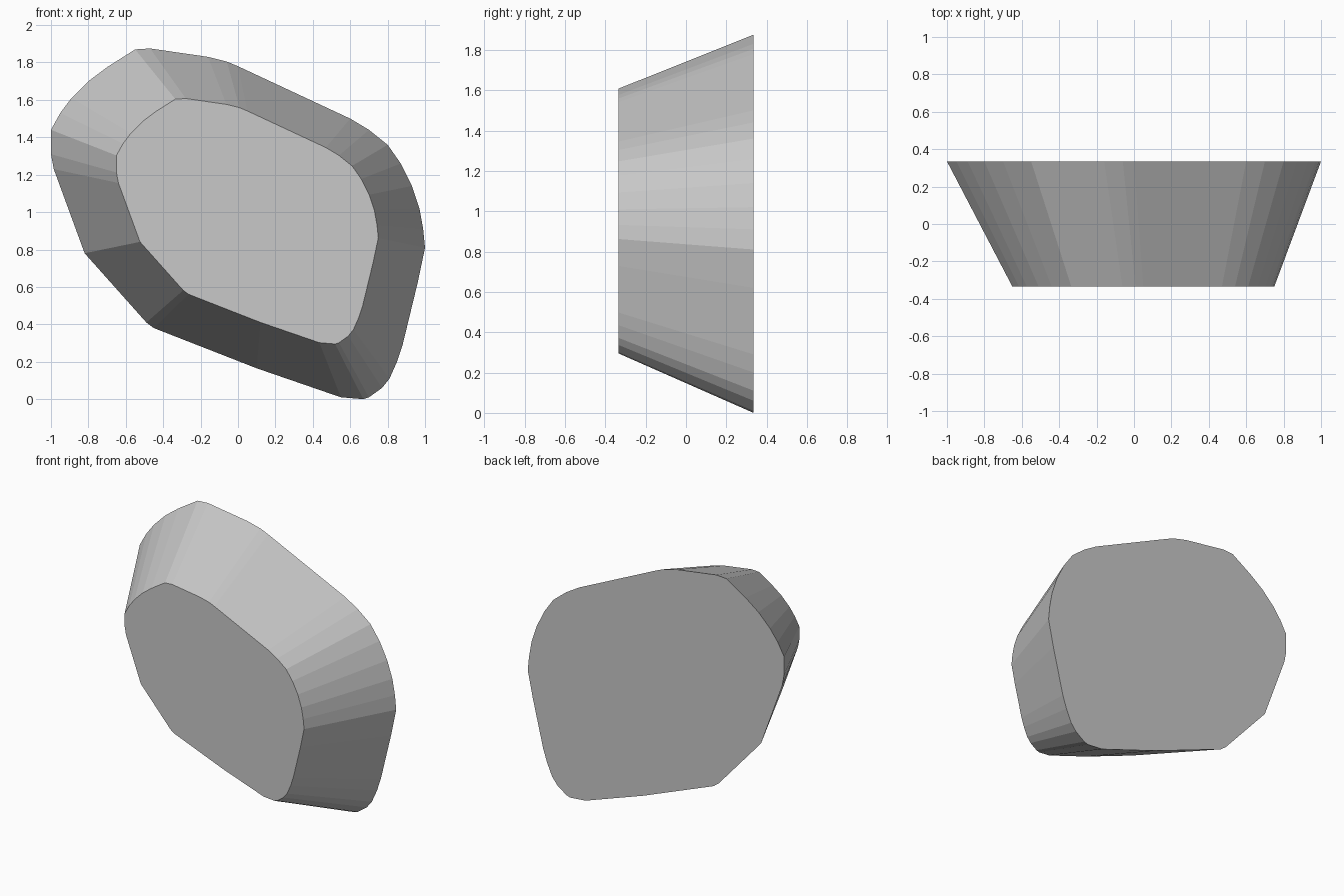
import bpy
import bmesh

if "Cube" in bpy.data.objects:
    bpy.data.objects.remove(bpy.data.objects["Cube"])

# Outline of the large back face (x, z), clockwise seen from the front
OUTLINE = [
    (-1.0, 1.44), (-0.95, 1.53), (-0.89, 1.61), (-0.80, 1.70), (-0.70, 1.775),
    (-0.55, 1.87), (-0.47, 1.875), (-0.16, 1.83), (-0.06, 1.805), (0.0, 1.78),
    (0.60, 1.50), (0.70, 1.44), (0.80, 1.36), (0.87, 1.26), (0.93, 1.14),
    (0.97, 1.02), (0.99, 0.91), (1.0, 0.81), (0.96, 0.62), (0.88, 0.29),
    (0.85, 0.20), (0.81, 0.11), (0.77, 0.06), (0.70, 0.01), (0.67, 0.0),
    (0.55, 0.01), (0.10, 0.165), (-0.45, 0.38), (-0.49, 0.41), (-0.82, 0.78),
    (-0.985, 1.23), (-1.0, 1.31),
]
HALF_DEPTH = 0.335
TAPER = 0.70             # front face size relative to the back face
SHIFT = (0.05, 0.295)    # offset of the shrunken front outline

stone_grey = bpy.data.materials.new("stone_grey")
stone_grey.diffuse_color = (0.58, 0.58, 0.58, 1.0)
stone_grey.use_nodes = True
stone_grey.node_tree.nodes["Principled BSDF"].inputs["Base Color"].default_value = stone_grey.diffuse_color

# Tapered block: two similar outlines joined by flat facets
bm = bmesh.new()
back = [bm.verts.new((x, HALF_DEPTH, z)) for x, z in OUTLINE]
front = [bm.verts.new((x * TAPER + SHIFT[0], -HALF_DEPTH, z * TAPER + SHIFT[1]))
         for x, z in OUTLINE]
bm.faces.new(back)
bm.faces.new(front[::-1])
count = len(OUTLINE)
for i in range(count):
    j = (i + 1) % count
    bm.faces.new((back[j], back[i], front[i], front[j]))
bmesh.ops.recalc_face_normals(bm, faces=bm.faces)

mesh = bpy.data.meshes.new("tapered_stone")
bm.to_mesh(mesh)
bm.free()
mesh.materials.append(stone_grey)
stone = bpy.data.objects.new("tapered_stone", mesh)
bpy.context.collection.objects.link(stone)
